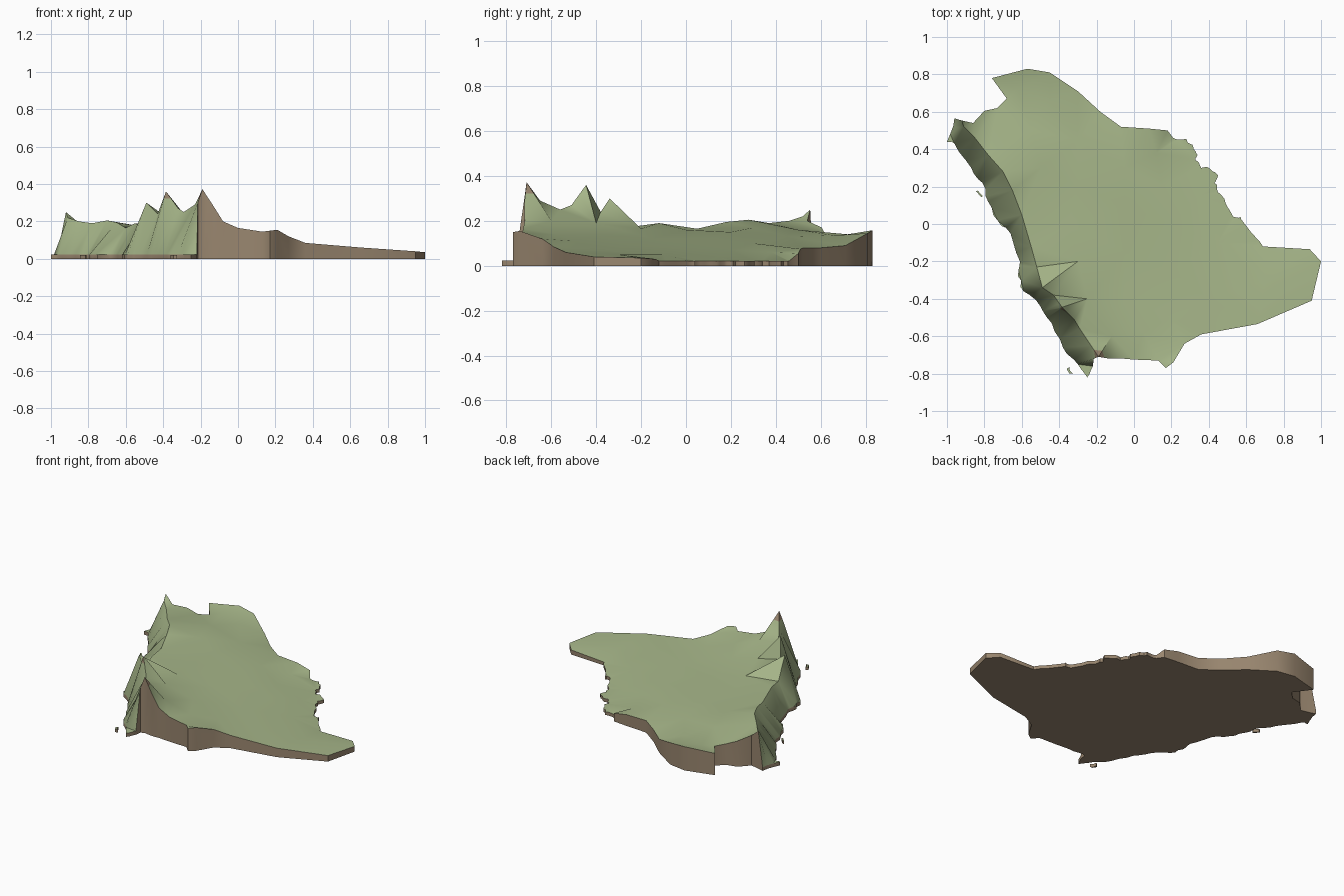
import bpy, bmesh, math, random
from mathutils import Vector
from mathutils.geometry import delaunay_2d_cdt

random.seed(4)


def material(name, rgb):
    m = bpy.data.materials.new(name)
    m.diffuse_color = (*rgb, 1)
    return m


GREEN = material("grass green", (0.39, 0.475, 0.255))
BROWN = material("earth brown", (0.32, 0.24, 0.16))

# Land borders as (x, y, z), in clockwise order
north_border = [
    (-0.92, 0.553, 0.25), (-0.86, 0.54, 0.20), (-0.80, 0.605, 0.17), (-0.73, 0.62, 0.14),
    (-0.68, 0.67, 0.13), (-0.76, 0.78, 0.145), (-0.57, 0.83, 0.158), (-0.45, 0.81, 0.145),
    (-0.30, 0.71, 0.09), (-0.18, 0.60, 0.08), (-0.07, 0.52, 0.08), (0.08, 0.51, 0.075),
    (0.18, 0.50, 0.055)]
south_border = [
    (0.94, -0.135, 0.03), (1.0, -0.20, 0.035), (0.95, -0.41, 0.04), (0.66, -0.535, 0.06),
    (0.36, -0.59, 0.085), (0.27, -0.64, 0.12), (0.21, -0.74, 0.155), (0.17, -0.77, 0.15),
    (0.13, -0.73, 0.145), (0.0, -0.725, 0.165), (-0.08, -0.718, 0.20), (-0.13, -0.72, 0.28),
    (-0.19, -0.71, 0.372), (-0.215, -0.72, 0.30)]

# Low coasts as (x, y)
east_coast = [
    (0.21, 0.46), (0.28, 0.455), (0.32, 0.40), (0.34, 0.37), (0.33, 0.34), (0.36, 0.30),
    (0.40, 0.30), (0.45, 0.26), (0.43, 0.22), (0.45, 0.17), (0.49, 0.11), (0.53, 0.04),
    (0.57, 0.04), (0.60, -0.01), (0.69, -0.12)]
west_coast = [
    (-0.22, -0.76), (-0.25, -0.82), (-0.30, -0.75), (-0.38, -0.66), (-0.44, -0.53),
    (-0.50, -0.44), (-0.59, -0.36), (-0.62, -0.28), (-0.61, -0.20), (-0.66, -0.05),
    (-0.73, 0.02), (-0.78, 0.12), (-0.81, 0.22), (-0.87, 0.30), (-0.96, 0.43),
    (-1.0, 0.44), (-0.96, 0.565)]

# Mountain ridge behind the west coast, then the plateau sloping east
ridge = [
    (-0.91, 0.52, 0.22), (-0.85, 0.46, 0.20), (-0.78, 0.37, 0.19), (-0.70, 0.28, 0.205),
    (-0.65, 0.18, 0.195), (-0.60, 0.05, 0.165), (-0.55, -0.12, 0.19), (-0.52, -0.23, 0.175),
    (-0.49, -0.34, 0.30), (-0.43, -0.38, 0.24), (-0.385, -0.445, 0.36), (-0.32, -0.51, 0.27),
    (-0.29, -0.56, 0.25), (-0.23, -0.65, 0.29)]
plateau = [
    (-0.50, 0.30, 0.17), (-0.55, 0.50, 0.16), (-0.62, 0.72, 0.14), (-0.45, 0.66, 0.135),
    (-0.30, 0.45, 0.13), (-0.30, 0.20, 0.15), (-0.35, 0.0, 0.16), (-0.30, -0.20, 0.165),
    (-0.25, -0.40, 0.19), (-0.12, -0.60, 0.20), (-0.05, -0.40, 0.14), (0.05, -0.58, 0.14),
    (-0.05, -0.15, 0.12), (-0.05, 0.10, 0.12), (-0.05, 0.30, 0.10), (0.12, 0.38, 0.06),
    (0.15, 0.20, 0.07), (0.20, 0.0, 0.08), (0.20, -0.25, 0.09), (0.20, -0.50, 0.11),
    (0.40, -0.40, 0.07), (0.45, -0.10, 0.05), (0.70, -0.30, 0.05), (0.35, 0.15, 0.04)]


def ragged(coast, z, amount):
    """Lift a coast to height z and add small bays between its points."""
    pts = []
    for a, b in zip(coast, coast[1:] + [None]):
        pts.append((*a, z))
        if b:
            for t in (0.33, 0.67):
                p = Vector(a).lerp(Vector(b), t)
                pts.append((p.x + random.uniform(-amount, amount),
                            p.y + random.uniform(-amount, amount), z))
    return pts


def slab(name, outline, inner=(), tip_height=9):
    """Solid block: green relief on top, brown walls and base."""
    outline = outline[::-1]
    pts = outline + list(inner)
    n = len(outline)
    loop = list(range(n))
    co, _, faces, orig, _, _ = delaunay_2d_cdt(
        [Vector(p[:2]) for p in pts], [(i, (i + 1) % n) for i in loop], [loop], 1, 1e-5)
    bm = bmesh.new()
    top, base = [], []
    for c, o in zip(co, orig):
        top.append(bm.verts.new((c.x, c.y, pts[o[0]][2] if o else 0.02)))
        base.append(bm.verts.new((c.x, c.y, 0)))
    bm.verts.index_update()
    for f in faces:
        bm.faces.new([top[i] for i in f]).smooth = True
    rim = [[v.index // 2 for v in e.verts] for e in bm.edges if e.is_boundary]
    for f in faces:
        bm.faces.new([base[i] for i in reversed(f)]).material_index = 1
    for a, b in rim:
        bm.faces.new((top[a], top[b], base[b], base[a])).material_index = 1
    bmesh.ops.recalc_face_normals(bm, faces=bm.faces)
    # bare brown rock on the highest summits
    if tip_height < 1:
        bmesh.ops.bisect_plane(bm, geom=bm.verts[:] + bm.edges[:] + bm.faces[:],
                               plane_co=(0, 0, tip_height), plane_no=(0, 0, 1))
        for f in bm.faces:
            if f.calc_center_median().z > tip_height and (
                    f.calc_center_median().y < -0.6 or f.normal.y < -0.3):
                f.material_index = 1
    mesh = bpy.data.meshes.new(name)
    bm.to_mesh(mesh)
    bm.free()
    mesh.materials.append(GREEN)
    mesh.materials.append(BROWN)
    ob = bpy.data.objects.new(name, mesh)
    bpy.context.collection.objects.link(ob)
    bpy.context.view_layer.objects.active = ob
    ob.select_set(True)
    bpy.ops.object.shade_smooth_by_angle(angle=math.radians(45))
    ob.select_set(False)
    return ob


# Mainland
slab("mainland",
     north_border + ragged(east_coast, 0.022, 0.008) + south_border
     + ragged(west_coast, 0.024, 0.007),
     ridge + plateau, tip_height=0.322)

# Small islands off the west coast
islands = {
    "south_island": [(-0.36, -0.775), (-0.345, -0.765), (-0.343, -0.785), (-0.325, -0.80),
                     (-0.345, -0.80)],
    "north_island": [(-0.845, 0.175), (-0.835, 0.178), (-0.81, 0.15), (-0.815, 0.143)],
}
for name, pts in islands.items():
    slab(name, [(x, y, 0.02) for x, y in pts])
